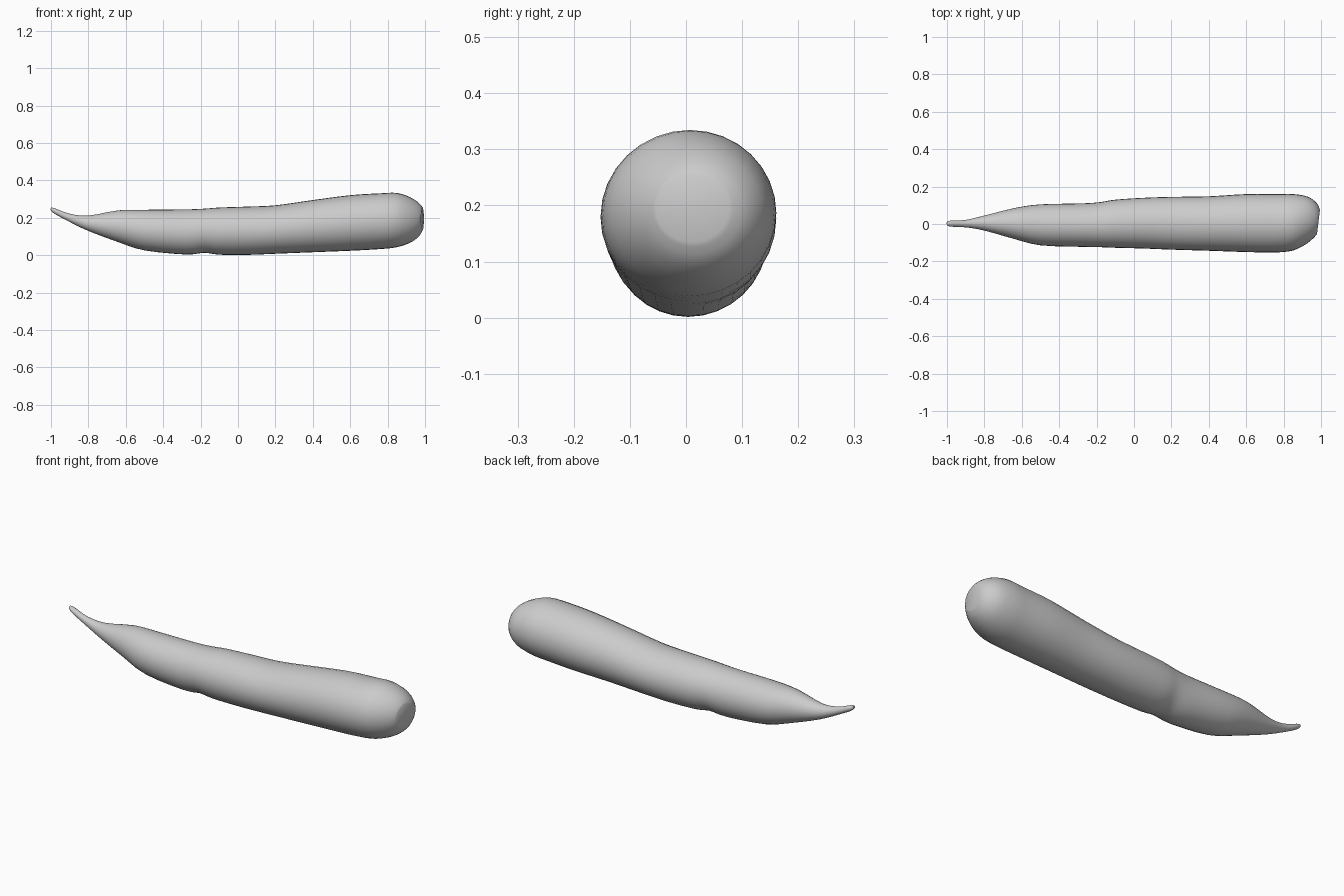
import bpy, bmesh
from math import cos, sin, tau

cube = bpy.data.objects.get("Cube")
if cube:
    bpy.data.objects.remove(cube)

grey = bpy.data.materials.new("light grey")
grey.use_nodes = True
colour = (0.6, 0.6, 0.6, 1)
grey.diffuse_color = colour
grey.node_tree.nodes["Principled BSDF"].inputs["Base Color"].default_value = colour

SIDES = 32
STEPS = 3

# Root stations from tip to crown: x, bottom, top, front, back
stations = [
    (-1.0, .238, .254, -.006, .012),
    (-.98, .221, .251, -.014, .018),
    (-.9, .178, .222, -.018, .022),
    (-.8, .13, .212, -.035, .045),
    (-.64, .07, .24, -.08, .085),
    (-.5, .026, .243, -.114, .105),
    (-.28, .004, .245, -.122, .11),
    (-.18, .013, .249, -.124, .117),
    (-.1, .003, .255, -.127, .13),
    (.05, .002, .26, -.131, .14),
    (.2, .008, .267, -.137, .145),
    (.4, .016, .295, -.143, .148),
    (.6, .024, .321, -.15, .16),
    (.76, .033, .331, -.152, .16),
    (.85, .043, .333, -.142, .16),
    (.92, .067, .31, -.112, .146),
    (.965, .1, .28, -.078, .112),
    (.985, .135, .255, -.053, .076),
]


def spline(p, q, r, s, t):
    """Smooth curve from q to r."""
    return [b + t * ((c - a) / 2 + t * (a - 2.5 * b + 2 * c - d / 2
            + t * (1.5 * (b - c) + (d - a) / 2)))
            for a, b, c, d in zip(p, q, r, s)]


def smooth_stations(points):
    padded = [points[0]] + points + [points[-1]]
    result = [spline(*padded[i:i + 4], k / STEPS)
              for i in range(len(points) - 1) for k in range(STEPS)]
    return result + [points[-1]]


# Body: elliptical rings, with the crown end slightly slanted
bm = bmesh.new()
rings = []
for x, low, high, front, back in smooth_stations(stations):
    ring = []
    slant = .12 * max(0, (x - .85) / .135)
    for i in range(SIDES):
        a = tau * i / SIDES
        y = (front + back) / 2 + cos(a) * (back - front) / 2
        z = (low + high) / 2 + sin(a) * (high - low) / 2
        ring.append(bm.verts.new((x + slant * y, y, z)))
    rings.append(ring)

for r, s in zip(rings, rings[1:]):
    for i in range(SIDES):
        j = (i + 1) % SIDES
        bm.faces.new((r[i], r[j], s[j], s[i]))

# Closed tip and gently dished crown
for ring, dx in ((rings[0], -.002), (rings[-1], -.004)):
    middle = sum((v.co for v in ring), ring[0].co * 0) / SIDES
    middle.x += dx
    hub = bm.verts.new(middle)
    for i in range(SIDES):
        bm.faces.new((ring[i], ring[(i + 1) % SIDES], hub))

bmesh.ops.recalc_face_normals(bm, faces=bm.faces)
mesh = bpy.data.meshes.new("carrot_root")
bm.to_mesh(mesh)
bm.free()
mesh.materials.append(grey)
root = bpy.data.objects.new("carrot_root", mesh)
bpy.context.collection.objects.link(root)

bpy.ops.object.select_all(action="DESELECT")
root.select_set(True)
bpy.context.view_layer.objects.active = root
bpy.ops.object.shade_smooth_by_angle(angle=.8)
